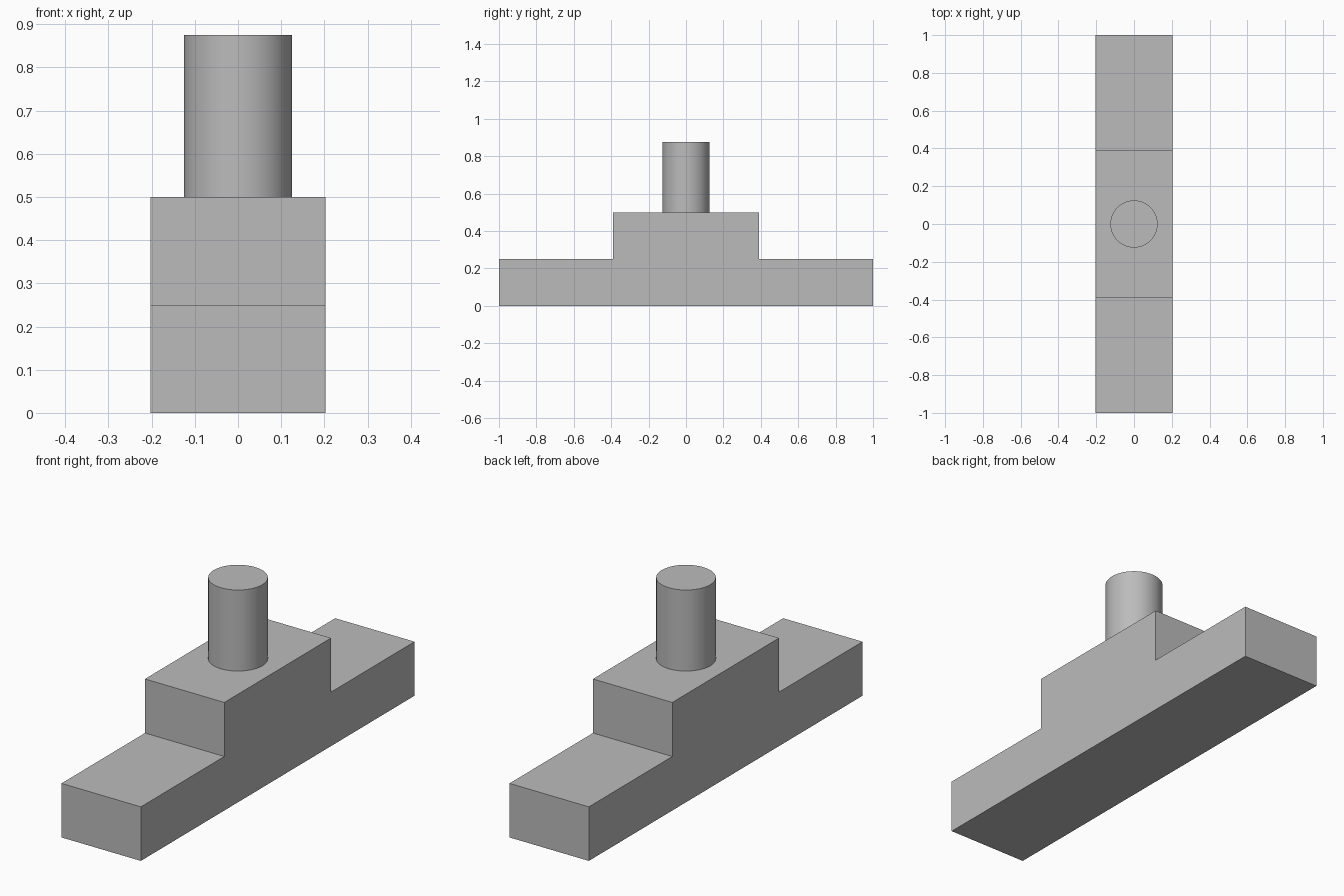
import bpy, bmesh, math

cube = bpy.data.objects.get("Cube")
if cube:
    bpy.data.objects.remove(cube, do_unlink=True)

HALF_WIDTH = 0.203
HALF_LENGTH = 1.0
STEP_Y = 0.39
LOW_Z, HIGH_Z, TOP_Z = 0.25, 0.5, 0.875
POST_RADIUS = 0.125

# Plain grey material
grey = bpy.data.materials.new("plain grey")
grey.use_nodes = True
color = (0.5, 0.5, 0.5, 1.0)
grey.diffuse_color = color
grey.node_tree.nodes["Principled BSDF"].inputs["Base Color"].default_value = color

# Stepped base: side profile extruded across the width
half = [(HALF_LENGTH, 0), (HALF_LENGTH, LOW_Z), (STEP_Y, LOW_Z), (STEP_Y, HIGH_Z)]
profile = half + [(-y, z) for y, z in reversed(half)]
bm = bmesh.new()
face = bm.faces.new([bm.verts.new((-HALF_WIDTH, y, z)) for y, z in profile])
side = bmesh.ops.extrude_face_region(bm, geom=[face])
moved = [v for v in side["geom"] if isinstance(v, bmesh.types.BMVert)]
bmesh.ops.translate(bm, verts=moved, vec=(2 * HALF_WIDTH, 0, 0))
bmesh.ops.recalc_face_normals(bm, faces=bm.faces)
mesh = bpy.data.meshes.new("stepped_base")
bm.to_mesh(mesh)
bm.free()
base = bpy.data.objects.new("stepped_base", mesh)
bpy.context.collection.objects.link(base)
mesh.materials.append(grey)

# Round post standing on the raised step
bpy.ops.mesh.primitive_cylinder_add(
    vertices=64, radius=POST_RADIUS, depth=TOP_Z - HIGH_Z,
    location=(0, 0, (TOP_Z + HIGH_Z) / 2))
post = bpy.context.object
post.name = "round_post"
post.data.materials.append(grey)
bpy.ops.object.shade_smooth_by_angle(angle=math.radians(30))
